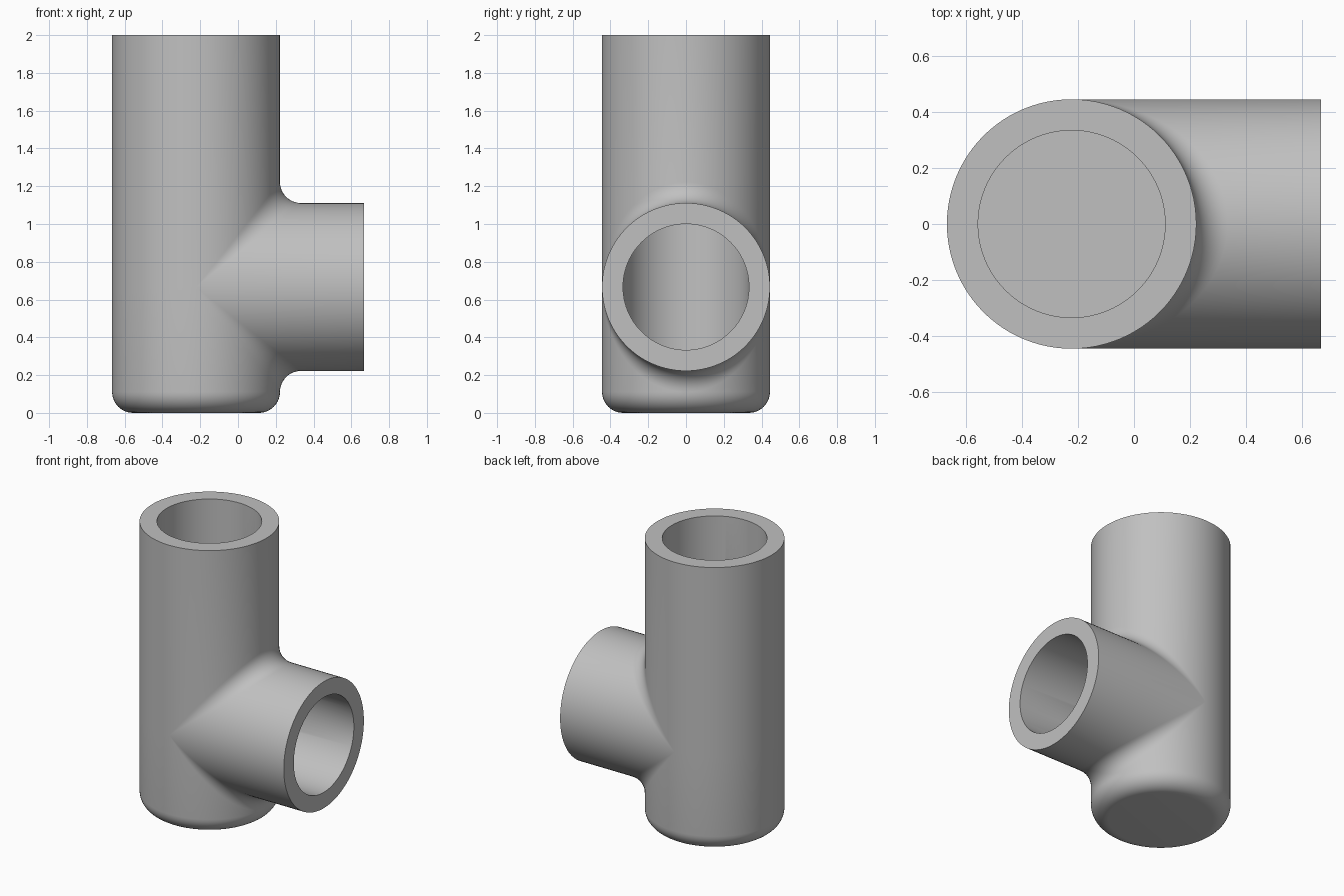
import bpy, bmesh
from math import sin, cos, pi
from mathutils import Vector

cube = bpy.data.objects.get("Cube")
if cube:
    bpy.data.objects.remove(cube, do_unlink=True)

# Everything is a multiple of the wall thickness
WALL = 2 / 18
OUTER, BORE = 4 * WALL, 3 * WALL
AXIS_X, BRANCH_Z = -2 * WALL, 6 * WALL
BOTTOM, TOP, BRANCH_END = -BRANCH_Z, 12 * WALL, 8 * WALL
FILLET = WALL
SEGMENTS, STEPS = 96, 10

grey = bpy.data.materials.new("plain grey")
grey.use_nodes = True
colour = (0.53, 0.53, 0.53, 1)
grey.diffuse_color = colour
grey.node_tree.nodes["Principled BSDF"].inputs["Base Color"].default_value = colour

bm = bmesh.new()


def loft(profile):
    """Skin a profile, given as a function of angle, right round its axis."""
    columns = [[bm.verts.new(p) for p in profile(2 * pi * i / SEGMENTS)]
               for i in range(SEGMENTS)]
    for i, a in enumerate(columns):
        b = columns[(i + 1) % SEGMENTS]
        for j in range(len(a) - 1):
            bm.faces.new((a[j], b[j], b[j + 1], a[j + 1]))


def upright(radius, angle, z):
    return Vector((radius * cos(angle), radius * sin(angle), z))


def sideways(radius, angle, x):
    return Vector((x, radius * sin(angle), radius * cos(angle)))


def opening(radius, angle):
    """Half height of the branch opening in the upright pipe."""
    return radius * max(cos(angle), 0)


# Closed lower end: bore wall and floor
def lower_bore(a):
    floor = BOTTOM + WALL
    return [Vector((0, 0, floor)), upright(BORE, a, floor),
            upright(BORE, a, -opening(BORE, a))]


# Closed lower end: flat base, rounded edge and outer wall
def lower_outside(a):
    pts = [Vector((0, 0, BOTTOM))]
    for k in range(STEPS + 1):
        t = k / STEPS * pi / 2
        pts.append(upright(OUTER - FILLET + FILLET * sin(t), a,
                           BOTTOM + FILLET - FILLET * cos(t)))
    return pts + [upright(OUTER, a, -opening(OUTER + FILLET, a))]


# Open upper end: outer wall, rim and bore
def upper_pipe(a):
    return [upright(OUTER, a, opening(OUTER + FILLET, a)),
            upright(OUTER, a, TOP), upright(BORE, a, TOP),
            upright(BORE, a, opening(BORE, a))]


# Branch: rolling-ball fillet, outer wall, rim and bore
def branch(a):
    c, s = abs(cos(a)), sin(a)
    centre = Vector((c, s, cos(a))) * (OUTER + FILLET)
    to_upright, to_branch = Vector((-c, -s, 0)), Vector((0, -s, -cos(a)))
    pts = []
    for k in range(STEPS + 1):
        # even steps where the arc is widest, easing out at the sides
        t = k / STEPS * pi / 2
        d = to_upright.lerp(to_branch, sin(t) / (sin(t) + cos(t)))
        pts.append(centre + d.normalized() * FILLET)
    return pts + [sideways(OUTER, a, BRANCH_END), sideways(BORE, a, BRANCH_END),
                  sideways(BORE, a, BORE * c)]


for part in (lower_bore, lower_outside, upper_pipe, branch):
    loft(part)

bmesh.ops.remove_doubles(bm, verts=bm.verts, dist=1e-5)
bmesh.ops.recalc_face_normals(bm, faces=bm.faces)
bmesh.ops.translate(bm, verts=bm.verts, vec=(AXIS_X, 0, BRANCH_Z))

mesh = bpy.data.meshes.new("pipe_tee")
bm.to_mesh(mesh)
bm.free()
mesh.materials.append(grey)
tee = bpy.data.objects.new("pipe_tee", mesh)
bpy.context.collection.objects.link(tee)

# Smooth curved walls with crisp rims
bpy.ops.object.select_all(action="DESELECT")
tee.select_set(True)
bpy.context.view_layer.objects.active = tee
bpy.ops.object.shade_smooth_by_angle(angle=pi / 6)
